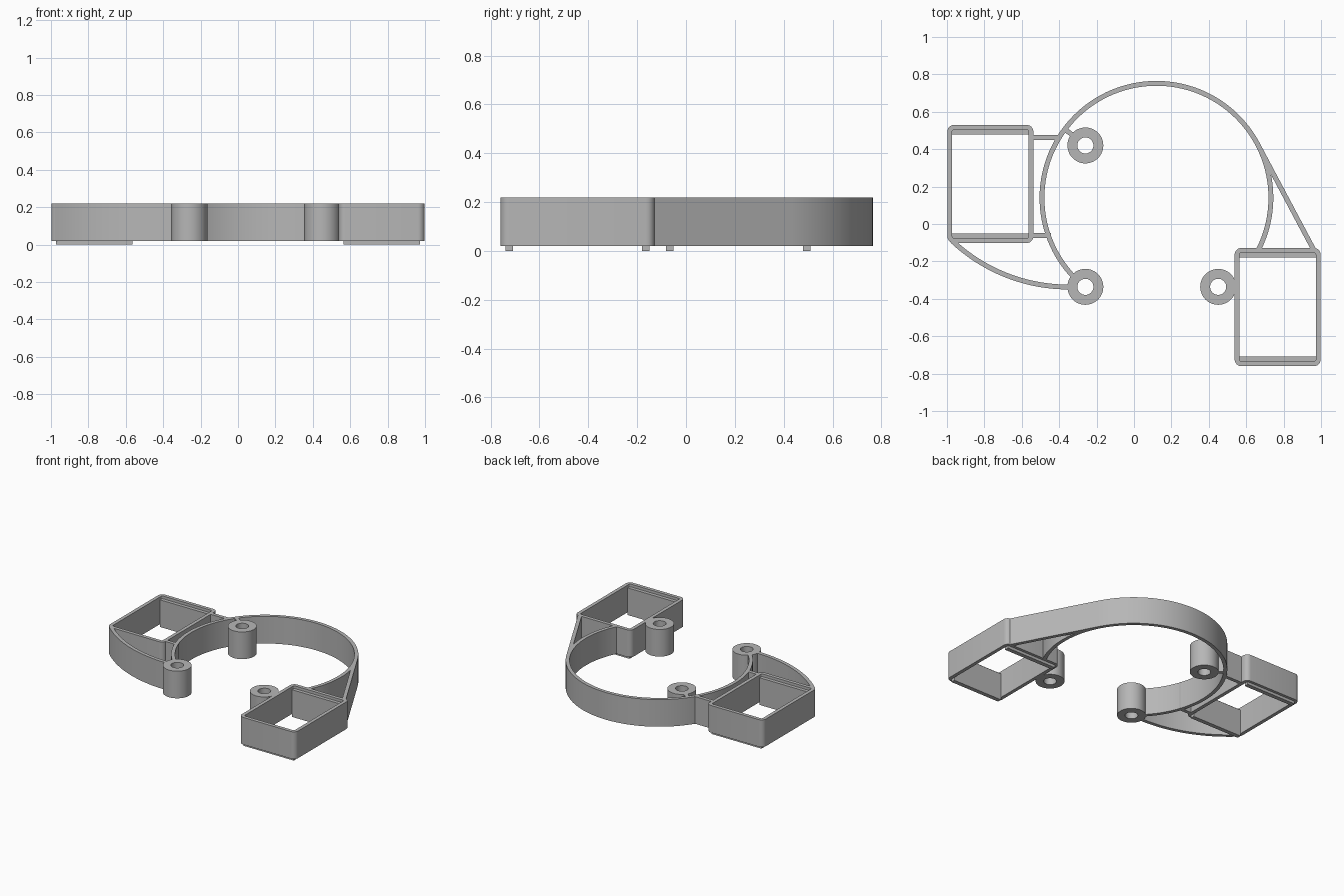
import bpy, bmesh
from math import sin, cos, radians, atan2, degrees
from mathutils import Vector

cube = bpy.data.objects.get("Cube")
if cube:
    bpy.data.objects.remove(cube, do_unlink=True)

grey = bpy.data.materials.new("plain grey")
grey.use_nodes = True
grey.diffuse_color = (0.47, 0.47, 0.47, 1)
grey.node_tree.nodes["Principled BSDF"].inputs["Base Color"].default_value = (0.47, 0.47, 0.47, 1)

BOTTOM, TOP = 0.02, 0.22
WALL = 0.026


def arc(cx, cy, r, a0, a1, n):
    """Points along an arc, angles in degrees."""
    step = radians(a1 - a0) / n
    return [(cx + r * cos(radians(a0) + i * step),
             cy + r * sin(radians(a0) + i * step)) for i in range(n + 1)]


def rounded_rect(x0, y0, x1, y1, r):
    corners = [(x1 - r, y1 - r), (x0 + r, y1 - r), (x0 + r, y0 + r), (x1 - r, y0 + r)]
    pts = []
    for i, (cx, cy) in enumerate(corners):
        pts += arc(cx, cy, r, 90 * i, 90 * i + 90, 6)
    return pts


def wall(name, side_a, side_b, closed=False, z0=BOTTOM, z1=TOP):
    """Upright wall between two matching outlines."""
    bm = bmesh.new()
    rows = [[bm.verts.new((a[0], a[1], z0)), bm.verts.new((a[0], a[1], z1)),
             bm.verts.new((b[0], b[1], z1)), bm.verts.new((b[0], b[1], z0))]
            for a, b in zip(side_a, side_b)]
    n = len(rows)
    for i in range(n if closed else n - 1):
        p, q = rows[i], rows[(i + 1) % n]
        for k in range(4):
            m = (k + 1) % 4
            bm.faces.new((p[k], p[m], q[m], q[k]))
    if not closed:
        bm.faces.new(rows[0])
        bm.faces.new(rows[-1])
    bmesh.ops.recalc_face_normals(bm, faces=bm.faces)
    mesh = bpy.data.meshes.new(name)
    bm.to_mesh(mesh)
    bm.free()
    mesh.materials.append(grey)
    obj = bpy.data.objects.new(name, mesh)
    bpy.context.collection.objects.link(obj)
    bpy.ops.object.select_all(action="DESELECT")
    obj.select_set(True)
    bpy.context.view_layer.objects.active = obj
    bpy.ops.object.shade_smooth_by_angle(angle=radians(30))
    return obj


def bar(name, start, end, width=WALL, **heights):
    """Straight wall along a centre line."""
    s, e = Vector(start), Vector(end)
    side = (e - s).normalized().orthogonal() * width / 2
    return wall(name, (s + side, e + side), (s - side, e - side), **heights)


# Rectangular frames, each with two low rails that reach below as feet
for side, x0, y0 in (("right", -0.998, -0.102), ("left", 0.538, -0.76)):
    x1, y1 = x0 + 0.46, y0 + 0.632
    wall(side + "_frame", rounded_rect(x0, y0, x1, y1, 0.036),
         rounded_rect(x0 + WALL, y0 + WALL, x1 - WALL, y1 - WALL, 0.01), closed=True)
    for end, y in (("front", y0 + 0.036), ("back", y1 - 0.036)):
        bar(f"{side}_{end}_rail", (x0 + WALL, y), (x1 - WALL, y), 0.031, z0=0, z1=0.2)

# Big open ring
RX, RY, RO = 0.12, 0.14, 0.625
RI = RO - WALL
wall("ring", arc(RX, RY, RO, -26.5, 224, 90), arc(RX, RY, RI, -26.5, 224, 90))

# Screw posts
for name, px, py in (("back_post", -0.26, 0.42), ("right_front_post", -0.26, -0.336),
                     ("left_front_post", 0.45, -0.336)):
    wall(name, arc(px, py, 0.096, 0, 360, 48)[:-1], arc(px, py, 0.043, 0, 360, 48)[:-1], closed=True)
bar("back_post_tab", (-0.372, 0.508), (-0.325, 0.473))

# Short struts between the right frame and the ring
bar("back_strut", (-0.55, 0.463), (-0.395, 0.463))
bar("front_strut", (-0.55, -0.062), (-0.445, -0.062))

# Curved brace from the right frame to its post
BX, BY, BR = -0.35, 0.57, 0.92
start = degrees(atan2(-0.095 - BY, -0.975 - BX))
wall("curved_brace", arc(BX, BY, BR, start, -90, 24), arc(BX, BY, BR - WALL, start + 0.5, -90, 24))

# Straight brace running off the ring to the left frame
ANGLE = radians(28)
out = Vector((cos(ANGLE), sin(ANGLE)))
along = Vector((sin(ANGLE), -cos(ANGLE)))
touch = Vector((RX, RY)) + out * (RO - WALL / 2)
bar("straight_brace", touch, touch + along * 0.648)
